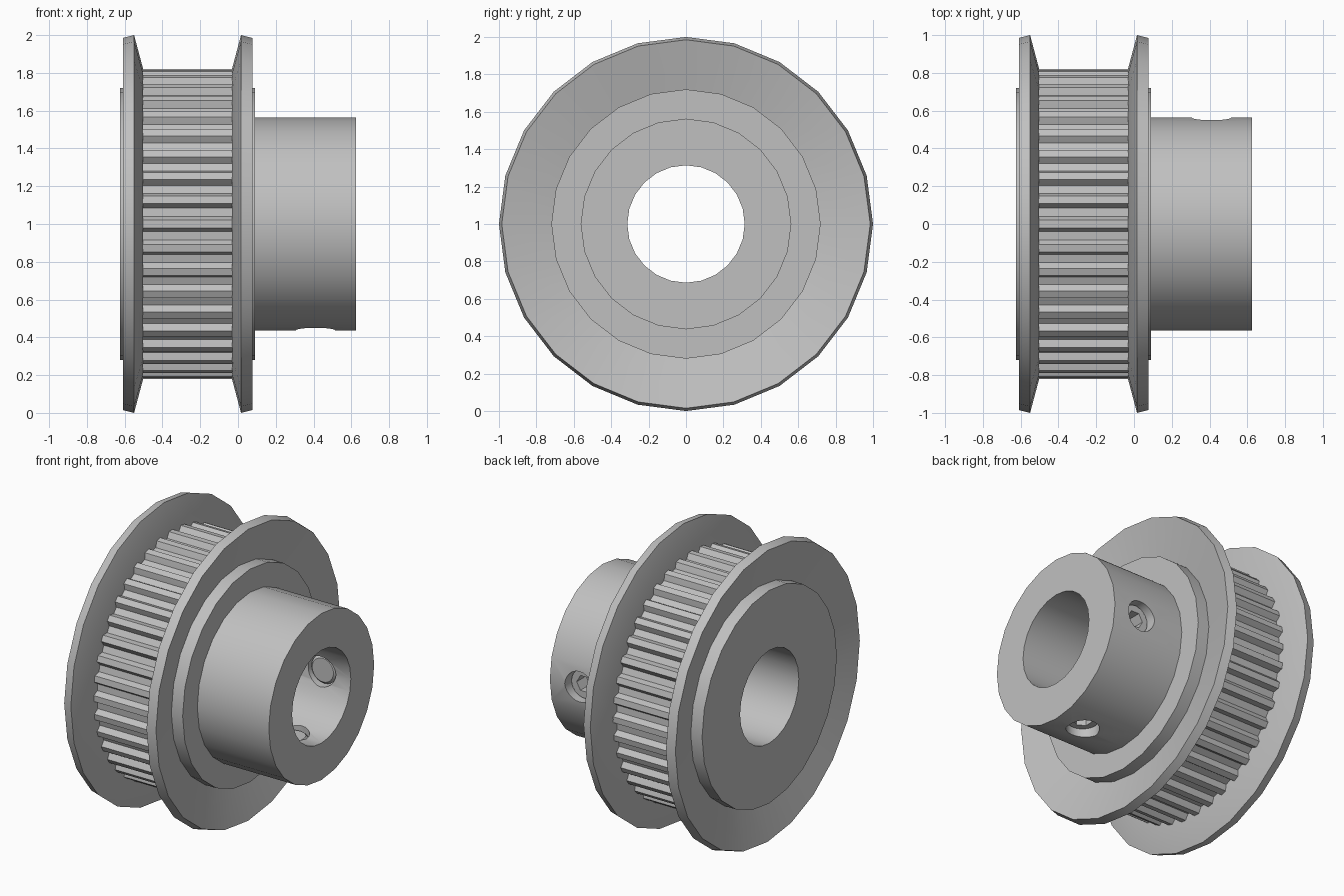
import bpy
import bmesh
from math import sin, cos, radians, pi

cube = bpy.data.objects.get("Cube")
if cube:
    bpy.data.objects.remove(cube)

steel = bpy.data.materials.new("grey metal")
steel.use_nodes = True
GREY = (0.53, 0.53, 0.53, 1)
steel.diffuse_color = GREY
steel.node_tree.nodes["Principled BSDF"].inputs["Base Color"].default_value = GREY


def loft(name, angles, section, location=(0, 0, 1), rotation=(0, 0, 0)):
    """Sweep section(angle) -> [(x, radius), ...] around the x axis, closed both ways."""
    bm = bmesh.new()
    rings = [[bm.verts.new((x, r * sin(a), r * cos(a))) for x, r in section(a)]
             for a in angles]
    for i, ring in enumerate(rings):
        prev = rings[i - 1]
        for j in range(len(ring)):
            bm.faces.new((prev[j - 1], prev[j], ring[j], ring[j - 1]))
    bmesh.ops.remove_doubles(bm, verts=bm.verts, dist=0.0001)
    bmesh.ops.recalc_face_normals(bm, faces=bm.faces)
    mesh = bpy.data.meshes.new(name)
    bm.to_mesh(mesh)
    bm.free()
    mesh.materials.append(steel)
    obj = bpy.data.objects.new(name, mesh)
    obj.location, obj.rotation_euler = location, rotation
    bpy.context.collection.objects.link(obj)
    return obj


def activate(obj):
    bpy.ops.object.select_all(action='DESELECT')
    obj.select_set(True)
    bpy.context.view_layer.objects.active = obj


ROUND = [radians(15 * i) for i in range(24)]
MID = -0.267  # centre plane between the flanges
BORE, HUB, COLLAR = 0.314, 0.563, 0.72

# Bored body: wide collar stepping down to the hub
body_profile = [(-0.624, BORE), (-0.624, COLLAR), (0.09, COLLAR),
                (0.09, HUB), (0.624, HUB), (0.624, BORE)]
body = loft("hub_body", ROUND, lambda a: body_profile)
parts = [body]

# Dished flanges, mirrored about the centre plane
flange_profile = [(0.343, 0.985), (0.283, 1.0), (0.235, 0.82), (0.235, 0.71), (0.27, 0.71)]
for side, name in ((-1, "left_flange"), (1, "right_flange")):
    name = "inner_flange" if side > 0 else "outer_flange"
    parts.append(loft(name, ROUND, lambda a: [(MID + side * d, r) for d, r in flange_profile]))

# Toothed belt ring: narrow ridges with wide grooves
TEETH = 40
tooth = [(-1.4, 0.822), (1.4, 0.822), (2.1, 0.805), (2.9, 0.785), (6.1, 0.785), (6.9, 0.805)]
radius_at = {2 * pi * t / TEETH + radians(a): r for t in range(TEETH) for a, r in tooth}
parts.append(loft("belt_teeth", list(radius_at), lambda a: [
    (MID - 0.24, 0.705), (MID - 0.24, radius_at[a]),
    (MID + 0.24, radius_at[a]), (MID + 0.24, 0.705)]))


# Set screws with hexagonal sockets
def screw_section(a):
    hexagon = 0.05 / cos((a + pi / 6) % (pi / 3) - pi / 6)
    return [(0.32, 0), (0.32, 0.08), (0.337, 0.096), (0.5, 0.096),
            (0.5, hexagon), (0.4, hexagon), (0.4, 0)]


hole_section = [(0.2, 0), (0.2, 0.103), (0.7, 0.103), (0.7, 0)]
for name, turn in (("bottom", (0, pi / 2, 0)), ("back", (0, 0, pi / 2))):
    place = (0.41, 0, 1)
    parts.append(loft(name + "_set_screw", ROUND, screw_section, place, turn))
    cutter = loft(name + "_hole_cutter", ROUND, lambda a: hole_section, place, turn)
    cutter.hide_render = True
    activate(body)
    cut = body.modifiers.new("screw_hole", 'BOOLEAN')
    cut.operation, cut.solver, cut.object = 'DIFFERENCE', 'EXACT', cutter
    bpy.ops.object.modifier_apply(modifier=cut.name)
    bpy.data.objects.remove(cutter)

# Smooth the round surfaces, keep machined edges crisp
for part in parts:
    activate(part)
    angle = 20 if part.name == "belt_teeth" else 30
    bpy.ops.object.shade_smooth_by_angle(angle=radians(angle))
